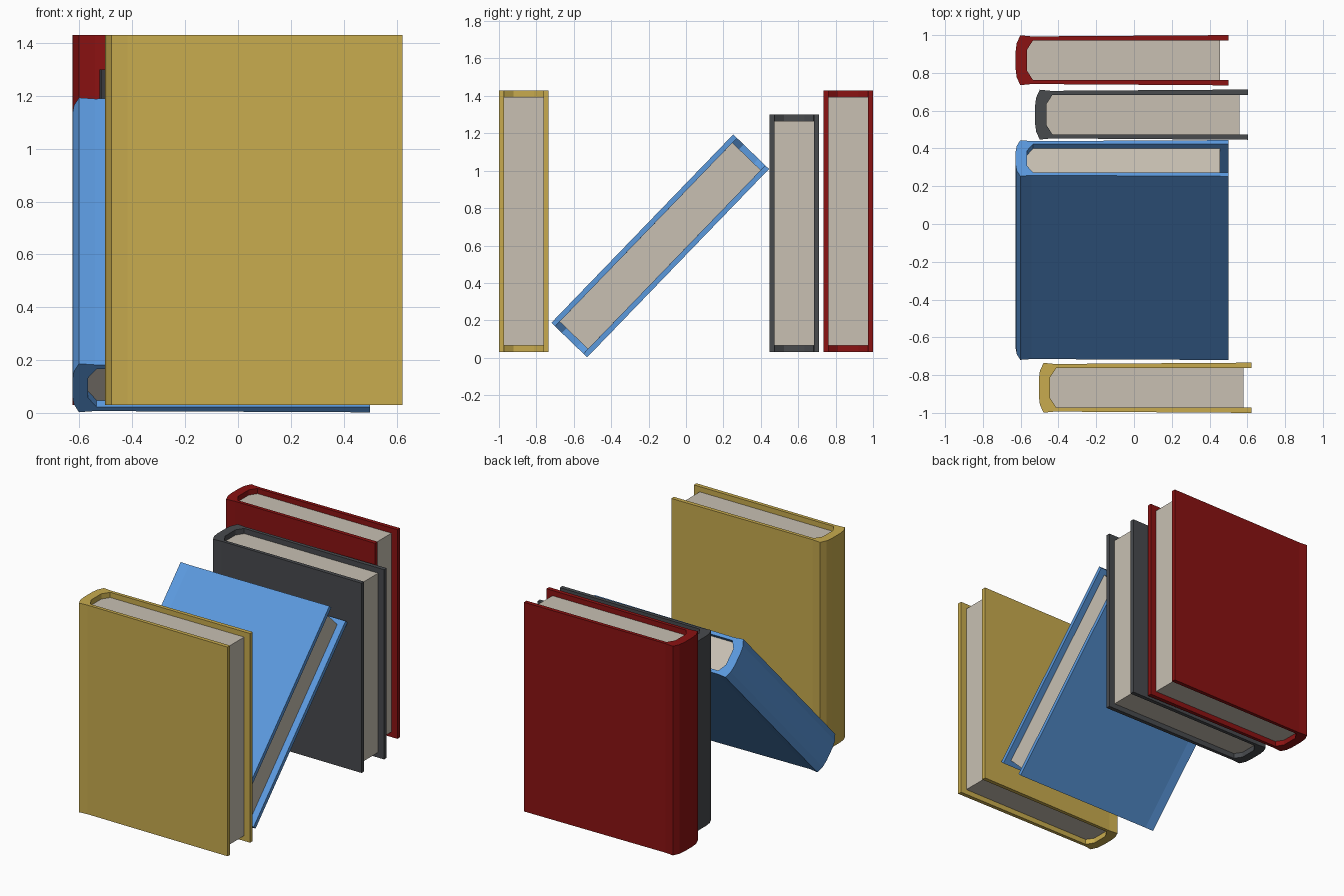
import bpy, bmesh, math

if "Cube" in bpy.data.objects:
    bpy.data.objects.remove(bpy.data.objects["Cube"])

# Half outlines in plan: spine at x = 0, fore-edge at +x, mirrored across y = 0
COVER_OUTER = [(1.127, 0.133), (0.085, 0.126), (0.055, 0.129), (0.025, 0.132), (0.006, 0.09), (0.0, 0.045)]
COVER_INNER = [(0.06, 0.055), (0.092, 0.104), (1.127, 0.105)]
PAGES = [(1.083, 0.105), (0.092, 0.104), (0.06, 0.055)]


def mirrored(half):
    return half + [(x, -y) for x, y in reversed(half)]


def material(name, rgb):
    m = bpy.data.materials.new(name)
    m.diffuse_color = (*rgb, 1)
    m.use_nodes = True
    m.node_tree.nodes["Principled BSDF"].inputs["Base Color"].default_value = m.diffuse_color
    return m


def extrude_outline(name, outline, height, mat):
    # Vertical prism centred on z = 0
    bm = bmesh.new()
    face = bm.faces.new([bm.verts.new((x, y, -height / 2)) for x, y in outline])
    res = bmesh.ops.extrude_face_region(bm, geom=[face])
    top = [g for g in res["geom"] if isinstance(g, bmesh.types.BMVert)]
    bmesh.ops.translate(bm, verts=top, vec=(0, 0, height))
    bmesh.ops.recalc_face_normals(bm, faces=bm.faces)
    mesh = bpy.data.meshes.new(name)
    bm.to_mesh(mesh)
    bm.free()
    mesh.materials.append(mat)
    ob = bpy.data.objects.new(name, mesh)
    bpy.context.collection.objects.link(ob)
    return ob


paper = material("paper", (0.58, 0.53, 0.45))


def book(name, rgb, location, height, tilt=0):
    # Cover wraps round the spine; the concave outline continues along its inside
    inner = [(x, -y) for x, y in reversed(COVER_INNER)] + [(x, -y) for x, y in COVER_INNER]
    inner = [(x, -abs(y)) for x, y in reversed(COVER_INNER)] + [(x, abs(y)) for x, y in COVER_INNER]
    cover = extrude_outline(name + "_cover", mirrored(COVER_OUTER) + inner, height,
                            material(name + "_cloth", rgb))
    pages = extrude_outline(name + "_pages", mirrored(PAGES), height - 0.07, paper)
    for ob in (cover, pages):
        ob.location = location
        ob.rotation_euler.x = math.radians(tilt)


# Upright books and the one leaning between them
book("yellow_book", (0.58, 0.41, 0.077), (-0.504, -0.867, 0.73), 1.40)
book("blue_book", (0.105, 0.32, 0.73), (-0.627, -0.138, 0.598), 1.40, -44)
book("grey_book", (0.065, 0.069, 0.076), (-0.524, 0.579, 0.665), 1.27)
book("red_book", (0.26, 0.006, 0.006), (-0.627, 0.867, 0.73), 1.40)
